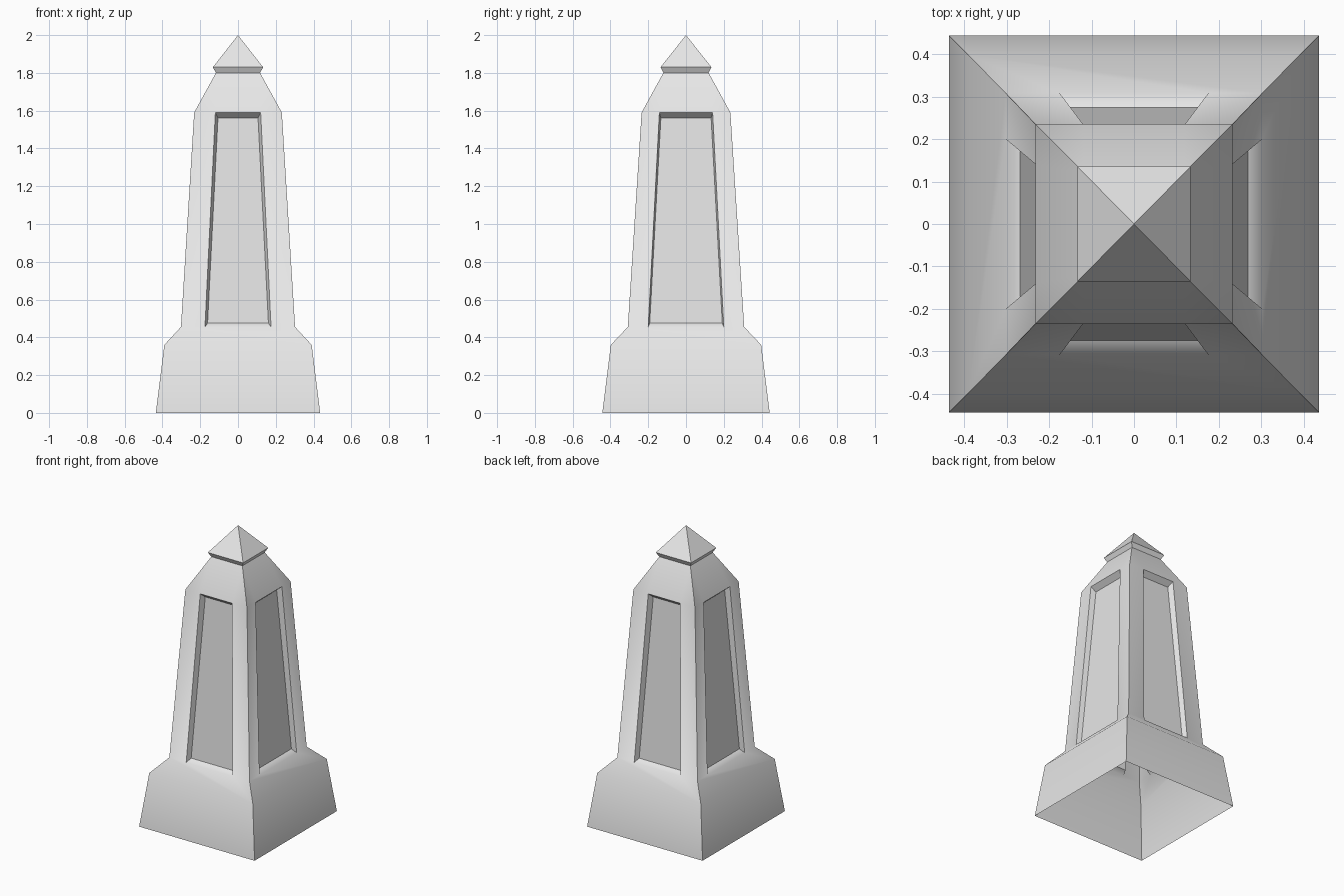
import bpy, bmesh

cube = bpy.data.objects.get("Cube")
if cube:
    bpy.data.objects.remove(cube, do_unlink=True)

stone = bpy.data.materials.new("grey stone")
stone.use_nodes = True
GREY = (0.8, 0.8, 0.8, 1)
stone.diffuse_color = GREY
stone.node_tree.nodes["Principled BSDF"].inputs["Base Color"].default_value = GREY

# Rings of the square tapering body: half width, half depth, height
FOOT = (0.435, 0.443, 0.0)
PLINTH = (0.39, 0.398, 0.36)
SHAFT_LOW = (0.302, 0.308, 0.455)
SHAFT_HIGH = (0.232, 0.235, 1.59)
NECK = (0.117, 0.12, 1.80)
EAVE = (0.133, 0.135, 1.83)
TIP = (0.0, 0.0, 2.0)

# Each side maps (along, outward, height) to a point
FRONT_BACK = [lambda a, o, z: (a, -o, z), lambda a, o, z: (-a, o, z)]
LEFT_RIGHT = [lambda a, o, z: (o, a, z), lambda a, o, z: (-o, -a, z)]


def finish(bm, name):
    bmesh.ops.remove_doubles(bm, verts=bm.verts, dist=0.0005)
    mesh = bpy.data.meshes.new(name)
    bm.to_mesh(mesh)
    bm.free()
    mesh.materials.append(stone)
    obj = bpy.data.objects.new(name, mesh)
    bpy.context.collection.objects.link(obj)
    bpy.ops.object.select_all(action='DESELECT')
    obj.select_set(True)
    bpy.context.view_layer.objects.active = obj
    bpy.ops.object.shade_smooth_by_angle(angle=0.87)


def face(bm, place, points):
    bm.faces.new([bm.verts.new(place(*p)) for p in points])


def edge(ring, axis):
    """Half length and outward distance of a ring on one pair of sides."""
    return ring[axis], ring[1 - axis], ring[2]


def band(bm, place, axis, low, high, low_cut=None, high_cut=None):
    """Sloping face between two rings, with extra points where a panel meets it."""
    a, o, z = edge(low, axis)
    b, p, y = edge(high, axis)
    bottom = [-a, a] if low_cut is None else [-a, -low_cut, low_cut, a]
    top = [b, -b] if high_cut is None else [b, high_cut, -high_cut, -b]
    face(bm, place, [(s, o, z) for s in bottom] + [(s, p, y) for s in top])


def panel_side(bm, place, axis, low_cut, high_cut, bevel):
    """Shaft side with a recessed panel running from shoulder to top."""
    a, o, z = edge(SHAFT_LOW, axis)
    b, p, y = edge(SHAFT_HIGH, axis)
    outer = [(-low_cut, o, z), (low_cut, o, z), (high_cut, p, y), (-high_cut, p, y)]
    lo, hi, depth = low_cut - bevel, high_cut - bevel, 0.034
    inner = [(-lo, o - depth, z + 0.02), (lo, o - depth, z + 0.02),
             (hi, p - depth, y - 0.03), (-hi, p - depth, y - 0.03)]
    face(bm, place, [(-a, o, z), outer[0], outer[3], (-b, p, y)])
    face(bm, place, [outer[1], (a, o, z), (b, p, y), outer[2]])
    face(bm, place, inner)
    for i in range(4):
        j = (i + 1) % 4
        face(bm, place, [outer[i], outer[j], inner[j], inner[i]])


# Hollow body, open underneath: plinth, shoulder, panelled shaft, upper taper
body = bmesh.new()
cap = bmesh.new()
for axis, places in enumerate((FRONT_BACK, LEFT_RIGHT)):
    low_cut, high_cut, bevel = ((0.175, 0.12, 0.014), (0.2, 0.141, 0.008))[axis]
    for place in places:
        band(body, place, axis, FOOT, PLINTH)
        band(body, place, axis, PLINTH, SHAFT_LOW, high_cut=low_cut)
        panel_side(body, place, axis, low_cut, high_cut, bevel)
        band(body, place, axis, SHAFT_HIGH, NECK, low_cut=high_cut)
        # Flared collar and pyramid point
        band(cap, place, axis, NECK, EAVE)
        b, p, y = edge(EAVE, axis)
        face(cap, place, [(-b, p, y), (b, p, y), TIP])

finish(body, "obelisk_body")
finish(cap, "pyramid_cap")
